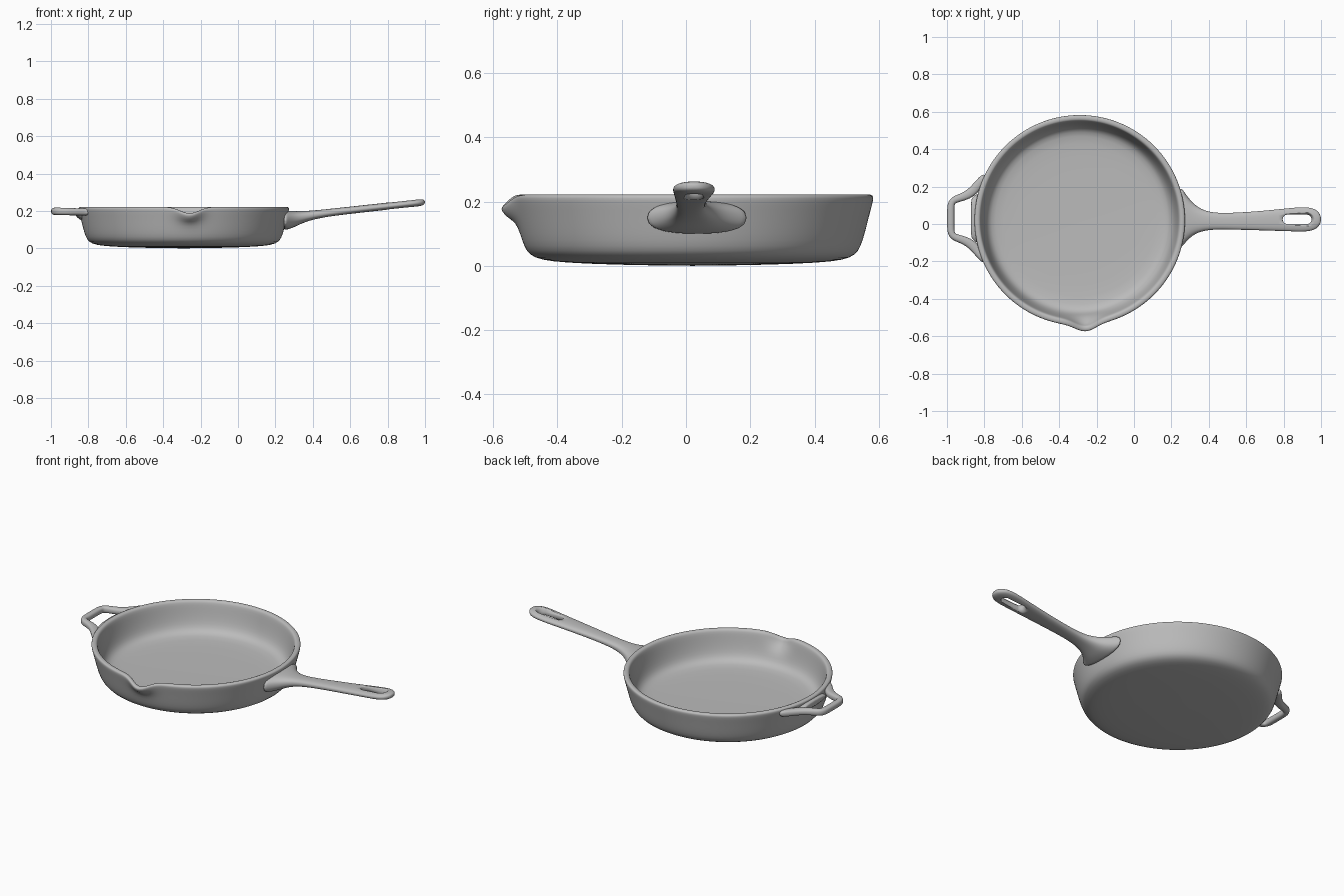
import bpy, bmesh, math
from mathutils import Vector

if "Cube" in bpy.data.objects:
    bpy.data.objects.remove(bpy.data.objects["Cube"])

PAN_X, PAN_Y = -0.29, 0.02

iron = bpy.data.materials.new("grey iron")
iron.use_nodes = True
GREY = (0.5, 0.5, 0.5, 1)
iron.diffuse_color = GREY
iron.node_tree.nodes["Principled BSDF"].inputs["Base Color"].default_value = GREY


def smoothstep(a, b, v):
    t = min(max((v - a) / (b - a), 0), 1)
    return t * t * (3 - 2 * t)


def finish(bm, name, levels):
    bmesh.ops.recalc_face_normals(bm, faces=bm.faces)
    for face in bm.faces:
        face.smooth = True
    mesh = bpy.data.meshes.new(name)
    bm.to_mesh(mesh)
    bm.free()
    mesh.materials.append(iron)
    obj = bpy.data.objects.new(name, mesh)
    bpy.context.collection.objects.link(obj)
    if levels:
        sub = obj.modifiers.new("round", "SUBSURF")
        sub.levels = sub.render_levels = levels
    return obj


def loft(rings, name, levels):
    """Skin a list of closed rings of points and cap both ends."""
    bm = bmesh.new()
    loops = [[bm.verts.new(p) for p in ring] for ring in rings]
    n = len(loops[0])
    for a, b in zip(loops, loops[1:]):
        for i in range(n):
            bm.faces.new((a[i], a[(i + 1) % n], b[(i + 1) % n], b[i]))
    bm.faces.new(loops[0])
    bm.faces.new(loops[-1])
    return finish(bm, name, levels)


# Pan body: lathed (radius, height) profile from underside over rim to floor
profile = [(0.02, 0.0), (0.25, 0.003), (0.4, 0.01), (0.47, 0.018), (0.507, 0.033),
           (0.524, 0.06), (0.536, 0.1), (0.546, 0.14), (0.555, 0.175), (0.563, 0.205),
           (0.563, 0.216), (0.556, 0.222), (0.54, 0.222), (0.532, 0.216), (0.527, 0.2),
           (0.52, 0.16), (0.51, 0.115), (0.497, 0.078), (0.475, 0.054),
           (0.43, 0.044), (0.25, 0.041), (0.02, 0.04)]
SEGMENTS = 128
rings = []
for r, z in profile:
    ring = []
    for i in range(SEGMENTS):
        a = 2 * math.pi * i / SEGMENTS
        x, y = math.cos(a), math.sin(a)
        # Pouring lip: pull the front of the rim outwards and down
        lip = smoothstep(0.12, 0.205, z) if y < 0 and r > 0.5 else 0
        lip *= math.exp(-((r * x - 0.03) / 0.065) ** 2)
        rad = r + 0.034 * lip
        ring.append((PAN_X + rad * x, PAN_Y + rad * y, z - 0.036 * lip))
    rings.append(ring)
loft(rings, "pan_body", 1)

# Long handle: rounded sections (x, centre y, half width, underside z, top z)
sections = [(0.24, 0.035, 0.18, 0.095, 0.2), (0.265, 0.033, 0.145, 0.1, 0.202),
            (0.3, 0.028, 0.1, 0.112, 0.2), (0.34, 0.022, 0.068, 0.133, 0.199),
            (0.4, 0.016, 0.046, 0.154, 0.202), (0.5, 0.014, 0.043, 0.173, 0.212),
            (0.7, 0.018, 0.053, 0.195, 0.234), (0.85, 0.024, 0.064, 0.212, 0.25),
            (0.92, 0.025, 0.067, 0.219, 0.259), (0.965, 0.025, 0.058, 0.224, 0.263),
            (0.99, 0.025, 0.036, 0.23, 0.262), (1.0, 0.025, 0.014, 0.24, 0.254)]


def rounded(c, s=0.8):
    return math.copysign(abs(c) ** s, c)


rings = []
for x, cy, half, low, top in sections:
    angles = [2 * math.pi * i / 20 for i in range(20)]
    rings.append([(x, cy + half * rounded(math.cos(a)),
                   (low + top) / 2 + (top - low) / 2 * rounded(math.sin(a)))
                  for a in angles])
handle = loft(rings, "long_handle", 2)

# Hanging slot cut through the handle, flared at both faces
rings = []
for z, grow in ((0.16, 0.02), (0.2, 0.012), (0.224, 0.001), (0.238, 0.001),
                (0.25, 0.008), (0.3, 0.035)):
    ring = []
    for i in range(32):
        a = 2 * math.pi * (i + 0.5) / 32
        end = 0.052 if math.cos(a) > 0 else -0.052
        ring.append((0.872 + end + (0.024 + grow) * math.cos(a),
                     0.025 + (0.024 + grow) * math.sin(a), z))
    rings.append(ring)
slot = loft(rings, "slot_cutter", 0)
slot.hide_render = True
slot.hide_viewport = True
slot.display_type = "WIRE"
cut = handle.modifiers.new("hanging slot", "BOOLEAN")
cut.operation = "DIFFERENCE"
cut.object = slot
cut.solver = "EXACT"

# Helper loop: oval bar swept along one half path, mirrored to the other side
half_path = [(-0.795, 0.235, 0.195, 0.016), (-0.835, 0.175, 0.194, 0.026),
             (-0.875, 0.132, 0.195, 0.026), (-0.925, 0.111, 0.197, 0.021),
             (-0.962, 0.1, 0.198, 0.02), (-0.979, 0.08, 0.198, 0.02),
             (-0.98, 0.035, 0.198, 0.02)]
CENTRE = 0.03
path = [(Vector((x, CENTRE + y - 0.0, z)), w) for x, y, z, w in half_path]
path += [(Vector((p.x, 2 * CENTRE - p.y, p.z)), w) for p, w in reversed(path)]
rings = []
for i, (p, w) in enumerate(path):
    along = path[min(i + 1, len(path) - 1)][0] - path[max(i - 1, 0)][0]
    side = along.cross(Vector((0, 0, 1))).normalized()
    angles = [2 * math.pi * k / 12 for k in range(12)]
    rings.append([p + side * w * rounded(math.cos(a))
                  + Vector((0, 0, 0.02 * rounded(math.sin(a)))) for a in angles])
loft(rings, "helper_loop", 2)

# Web that joins the helper loop to the pan wall
rings = []
for x, half, low, top in ((-0.825, 0.15, 0.14, 0.205), (-0.85, 0.125, 0.155, 0.212),
                          (-0.866, 0.11, 0.172, 0.21), (-0.872, 0.1, 0.18, 0.205)):
    angles = [2 * math.pi * k / 16 for k in range(16)]
    rings.append([(x, CENTRE + half * rounded(math.cos(a), 0.7),
                   (low + top) / 2 + (top - low) / 2 * math.sin(a)) for a in angles])
loft(rings, "helper_web", 1)
